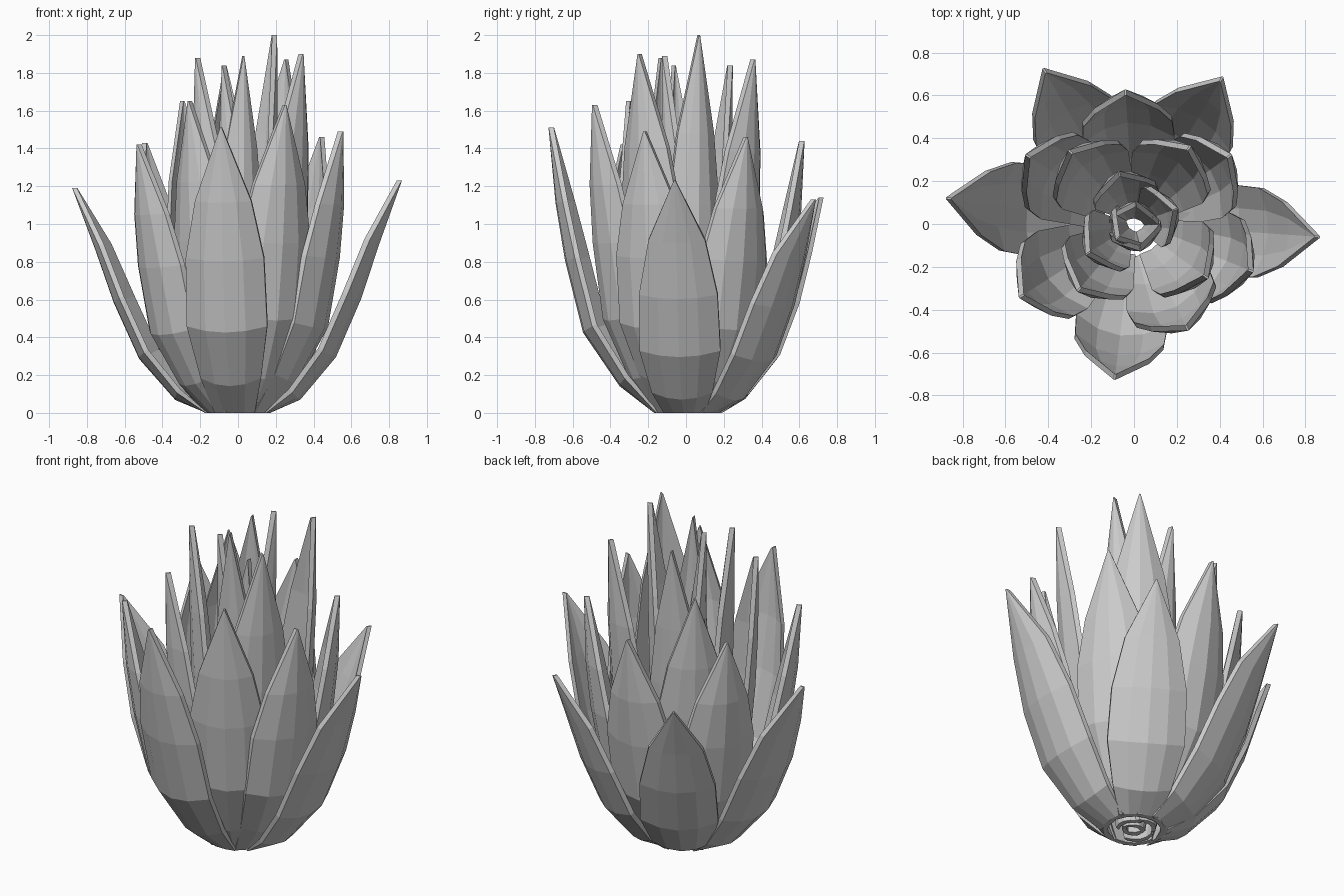
import bpy, bmesh, math
from mathutils import Vector, Matrix

if "Cube" in bpy.data.objects:
    bpy.data.objects.remove(bpy.data.objects["Cube"])

# leaf tips (x, y, z), outermost to innermost
TIPS = [(.86, -.06, 1.23), (-.87, .12, 1.19), (-.42, .72, 1.14), (.41, .68, 1.13),
        (-.09, -.72, 1.51), (-.04, .62, 1.44), (.55, -.22, 1.49), (-.53, -.34, 1.42),
        (-.50, .32, 1.43), (.45, .32, 1.46), (.25, -.49, 1.63), (-.26, -.31, 1.65),
        (-.30, .34, 1.65), (.34, -.25, 1.90), (.26, .36, 1.87), (.20, .07, 2.0),
        (-.22, -.14, 1.88), (-.07, .24, 1.84), (.03, -.12, 1.89), (-.08, -.07, 1.84),
        (.01, .10, 1.65)]

# leaf profile rows: spreading (outer) and upright (inner), as fractions
OUT_R, OUT_Z = [0, .23, .50, .69, .83, 1], [0, .057, .24, .49, .73, 1]
UP_R, UP_Z = [0, .37, .75, .91, .98, 1], [0, .11, .30, .55, .74, 1]
WIDTH = [.5, .75, 1, .97, .70, .02]
COLS = [-1, -.5, 0, .5, 1]
THICK = .028


def clamp(v):
    return max(0.0, min(1.0, v))


def make_leaf(name, tip):
    R, Z = math.hypot(tip[0], tip[1]) + .008, tip[2]
    up = clamp((.68 - R / Z) / .28)
    small = clamp((.5 - R) / .4)
    half = .215 - .10 * small
    cup = half * (.30 + .12 * up + .2 * small)
    r0 = min(.17, R * .5)
    line = []
    for a, b, c, d in zip(OUT_R, UP_R, OUT_Z, UP_Z):
        line.append(Vector((r0 + (R - r0) * (a + (b - a) * up), 0, Z * (c + (d - c) * up))))
    rot = Matrix.Rotation(math.atan2(tip[1], tip[0]), 3, 'Z')
    bm = bmesh.new()
    layers = [[], []]
    for i, p in enumerate(line):
        t = (line[min(i + 1, 5)] - line[max(i - 1, 0)]).normalized()
        n = Vector((-t.z, 0, t.x))
        for k, layer in enumerate(layers):
            row = []
            for u in COLS:
                q = p + n * (cup * WIDTH[i] * u * u + THICK * k)
                q.y = u * half * WIDTH[i]
                q.z = 0 if i == 0 else min(max(q.z, 0), Z)
                row.append(bm.verts.new(rot @ q))
            layer.append(row)
    outer, inner = layers
    n_r, n_c = len(line), len(COLS)
    for layer in layers:
        for i in range(n_r - 1):
            for j in range(n_c - 1):
                bm.faces.new((layer[i][j], layer[i][j + 1], layer[i + 1][j + 1], layer[i + 1][j]))
    # rim closing both layers
    rim = [(0, j) for j in range(n_c)] + [(i, n_c - 1) for i in range(1, n_r)]
    rim += [(n_r - 1, j) for j in range(n_c - 2, -1, -1)] + [(i, 0) for i in range(n_r - 2, 0, -1)]
    for (a, b), (c, d) in zip(rim, rim[1:] + rim[:1]):
        bm.faces.new((outer[a][b], inner[a][b], inner[c][d], outer[c][d]))
    bmesh.ops.recalc_face_normals(bm, faces=bm.faces[:])
    mesh = bpy.data.meshes.new(name)
    bm.to_mesh(mesh)
    bm.free()
    bpy.context.collection.objects.link(bpy.data.objects.new(name, mesh))


for i, tip in enumerate(TIPS):
    make_leaf(f"leaf_{i + 1:02d}", tip)
